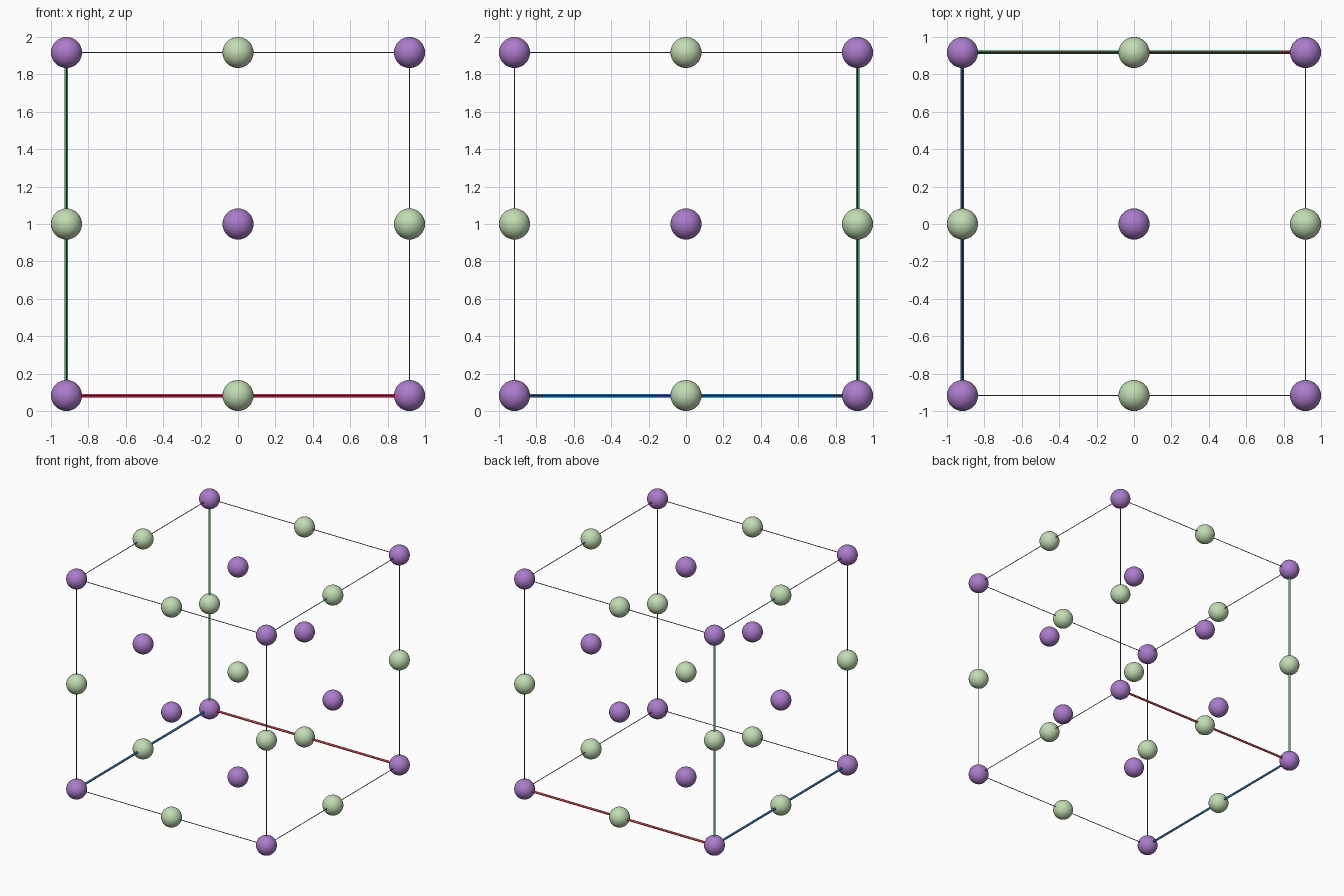
import bpy
from mathutils import Vector

if "Cube" in bpy.data.objects:
    bpy.data.objects.remove(bpy.data.objects["Cube"])

R = 0.083            # ball radius
H = 1.0 - R          # half the cell edge


def material(name, rgb):
    m = bpy.data.materials.new(name)
    m.diffuse_color = (*rgb, 1.0)
    m.use_nodes = True
    m.node_tree.nodes["Principled BSDF"].inputs["Base Color"].default_value = m.diffuse_color
    return m


PURPLE = material("purple", (0.41, 0.20, 0.60))
GREEN = material("pale green", (0.54, 0.72, 0.45))
GREY = material("grey", (0.13, 0.14, 0.15))
RED = material("axis red", (0.80, 0.09, 0.10))
LEAF = material("axis green", (0.10, 0.45, 0.17))
BLUE = material("axis blue", (0.05, 0.25, 0.62))


def finish(name, mat):
    ob = bpy.context.object
    ob.name = name
    ob.data.materials.append(mat)
    bpy.ops.object.shade_smooth_by_angle()


def ball(name, pos, mat):
    bpy.ops.mesh.primitive_uv_sphere_add(segments=32, ring_count=16, radius=R, location=pos)
    finish(name, mat)


def rod(name, a, b, radius, mat):
    d = b - a
    bpy.ops.mesh.primitive_cylinder_add(vertices=12, radius=radius, depth=d.length,
                                        location=(a + b) / 2,
                                        rotation=d.to_track_quat('Z', 'Y').to_euler())
    finish(name, mat)


def point(i, j, k):
    return Vector((i * H, j * H, 1 + k * H))


# balls on a 3x3x3 lattice, alternating between the two kinds
for i in (-1, 0, 1):
    for j in (-1, 0, 1):
        for k in (-1, 0, 1):
            if (i + j + k) % 2:
                ball("purple_ball", point(i, j, k), PURPLE)
            else:
                ball("green_ball", point(i, j, k), GREEN)

# cell edges; the three that meet at the back left bottom corner are coloured axes
origin = (-1, 1, -1)
axes = [("red_axis", RED), ("blue_axis", BLUE), ("green_axis", LEAF)]
for axis in range(3):
    u, v = [n for n in range(3) if n != axis]
    for s in (-1, 1):
        for t in (-1, 1):
            a, b = [0, 0, 0], [0, 0, 0]
            a[axis], b[axis] = -1, 1
            a[u] = b[u] = s
            a[v] = b[v] = t
            if s == origin[u] and t == origin[v]:
                rod(axes[axis][0], point(*a), point(*b), 0.0093, axes[axis][1])
            else:
                rod("cell_edge", point(*a), point(*b), 0.003, GREY)
